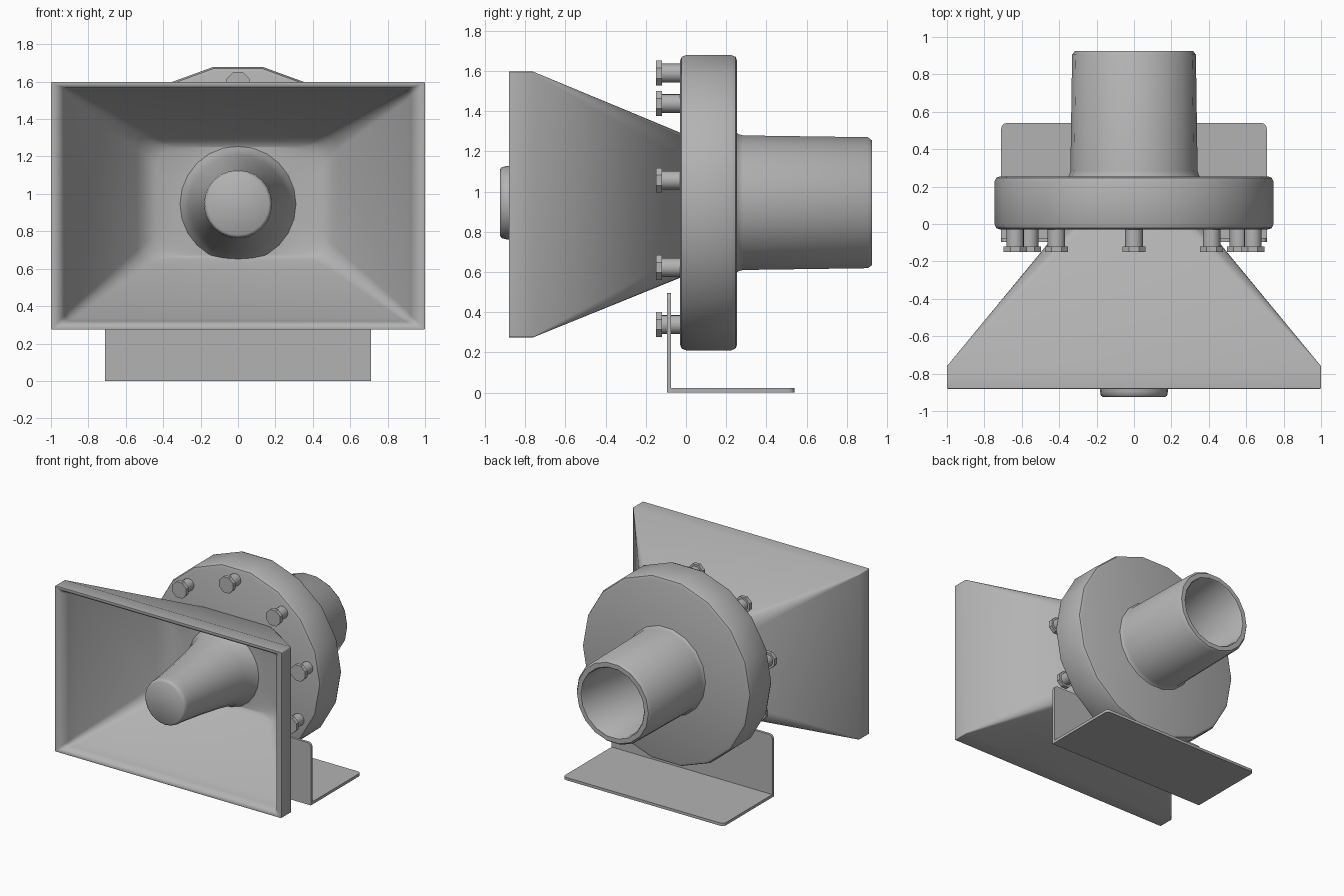
import bpy, bmesh, math
from mathutils import Vector

if "Cube" in bpy.data.objects:
    bpy.data.objects.remove(bpy.data.objects["Cube"])

ZC = 0.945  # height of the horn axis
GREY = bpy.data.materials.new("dark_grey")
GREY.diffuse_color = (0.45, 0.45, 0.45, 1)
GREY.use_nodes = True
GREY.node_tree.nodes["Principled BSDF"].inputs["Base Color"].default_value = GREY.diffuse_color


def finish(name, bm, angle=35):
    bmesh.ops.remove_doubles(bm, verts=bm.verts, dist=1e-5)
    bmesh.ops.recalc_face_normals(bm, faces=bm.faces)
    mesh = bpy.data.meshes.new(name)
    bm.to_mesh(mesh)
    bm.free()
    mesh.materials.append(GREY)
    ob = bpy.data.objects.new(name, mesh)
    bpy.context.collection.objects.link(ob)
    bpy.ops.object.select_all(action='DESELECT')
    ob.select_set(True)
    bpy.context.view_layer.objects.active = ob
    bpy.ops.object.shade_smooth_by_angle(angle=math.radians(angle))
    return ob


def loft(bm, rings):
    """Bridge successive rings of points and cap both ends."""
    vr = [[bm.verts.new(p) for p in r] for r in rings]
    n = len(vr[0])
    for a, b in zip(vr, vr[1:]):
        for i in range(n):
            j = (i + 1) % n
            bm.faces.new((a[i], a[j], b[j], b[i]))
    bm.faces.new(vr[0])
    bm.faces.new(vr[-1])


def lathe(name, profile, n, x=0, z=ZC, turn=0.0, angle=35):
    """Turn (radius, y) points around an axis along y."""
    bm = bmesh.new()
    loft(bm, [[(x + r * math.cos(turn + 2 * math.pi * i / n), y,
                z + r * math.sin(turn + 2 * math.pi * i / n)) for i in range(n)]
              for r, y in profile])
    return finish(name, bm, angle)


def round_rect(hx, z0, z1, y, r, seg=6):
    """Rounded rectangle across the horn; a full radius gives a circle."""
    pts = []
    for k, (sx, zz, sz) in enumerate(((1, z1, 1), (-1, z1, 1), (-1, z0, -1), (1, z0, -1))):
        for i in range(seg + 1):
            a = math.pi / 2 * (k + i / seg)
            pts.append((sx * (hx - r) + r * math.cos(a), y, zz - sz * r + r * math.sin(a)))
    return pts


def plate(name, lo, hi, axis, side):
    """Box with two rounded corners on its free end (axis, beyond side)."""
    bm = bmesh.new()
    bmesh.ops.create_cube(bm, size=1)
    lo, hi = Vector(lo), Vector(hi)
    for v in bm.verts:
        v.co = Vector([lo[i] + (v.co[i] + 0.5) * (hi[i] - lo[i]) for i in range(3)])
    thin = 3 - axis  # the thickness direction is y or z
    edges = [e for e in bm.edges
             if all(v.co[axis] > side for v in e.verts)
             and abs(e.verts[0].co[thin] - e.verts[1].co[thin]) > 1e-4]
    bmesh.ops.bevel(bm, geom=edges, offset=0.03, segments=3, profile=0.5, affect='EDGES')
    return finish(name, bm)


# Rectangular horn: outer shell, lip, inner funnel, then the flared centre plug
bm = bmesh.new()
rects = [round_rect(*p) for p in (
    (0.39, 0.575, 1.29, -0.02, 0.12),
    (1.00, 0.275, 1.597, -0.76, 0.006),
    (1.00, 0.275, 1.597, -0.88, 0.006),
    (0.985, 0.287, 1.585, -0.882, 0.008),
    (0.95, 0.307, 1.567, -0.87, 0.02),
    (0.925, 0.32, 1.556, -0.82, 0.03),
    (0.905, 0.335, 1.54, -0.74, 0.04),
    (0.54, 0.62, 1.315, -0.26, 0.08),
    (0.50, 0.65, 1.28, -0.21, 0.09),
    (0.44, 0.67, 1.25, -0.18, 0.12))]
plug = [round_rect(r, ZC - r, ZC + r, y, r) for r, y in (
    (0.31, -0.18), (0.285, -0.22), (0.265, -0.29), (0.24, -0.42), (0.21, -0.63),
    (0.185, -0.84), (0.182, -0.895), (0.177, -0.917), (0.165, -0.926))]
loft(bm, rects + plug)
finish("horn_with_plug", bm, 50)

# Driver housing
lathe("driver_housing", [(0.715, -0.03), (0.737, -0.022), (0.746, 0.0),
                         (0.746, 0.225), (0.737, 0.247), (0.715, 0.255)], 18, angle=40)

# Hollow rear pipe
lathe("rear_pipe", [(0.355, 0.25), (0.346, 0.262), (0.34, 0.285), (0.331, 0.905),
                    (0.316, 0.925), (0.28, 0.925), (0.272, 0.915), (0.268, 0.28)], 18, angle=40)

# Ring of nine bolts, one at the top
for k in range(9):
    a = math.radians(90 + 40 * k)
    at = dict(x=0.645 * math.cos(a), z=ZC + 0.645 * math.sin(a), turn=math.pi / 8)
    lathe(f"bolt_head_{k + 1}", [(0.067, -0.15), (0.067, -0.12)], 8, angle=30, **at)
    lathe(f"bolt_shank_{k + 1}", [(0.047, -0.125), (0.047, -0.02)], 16, angle=30, **at)

# L-shaped mounting bracket
plate("bracket_upright", (-0.71, -0.095, 0), (0.71, -0.075, 0.495), 2, 0.4)
plate("bracket_base", (-0.71, -0.08, 0), (0.71, 0.54, 0.022), 1, 0.4)
